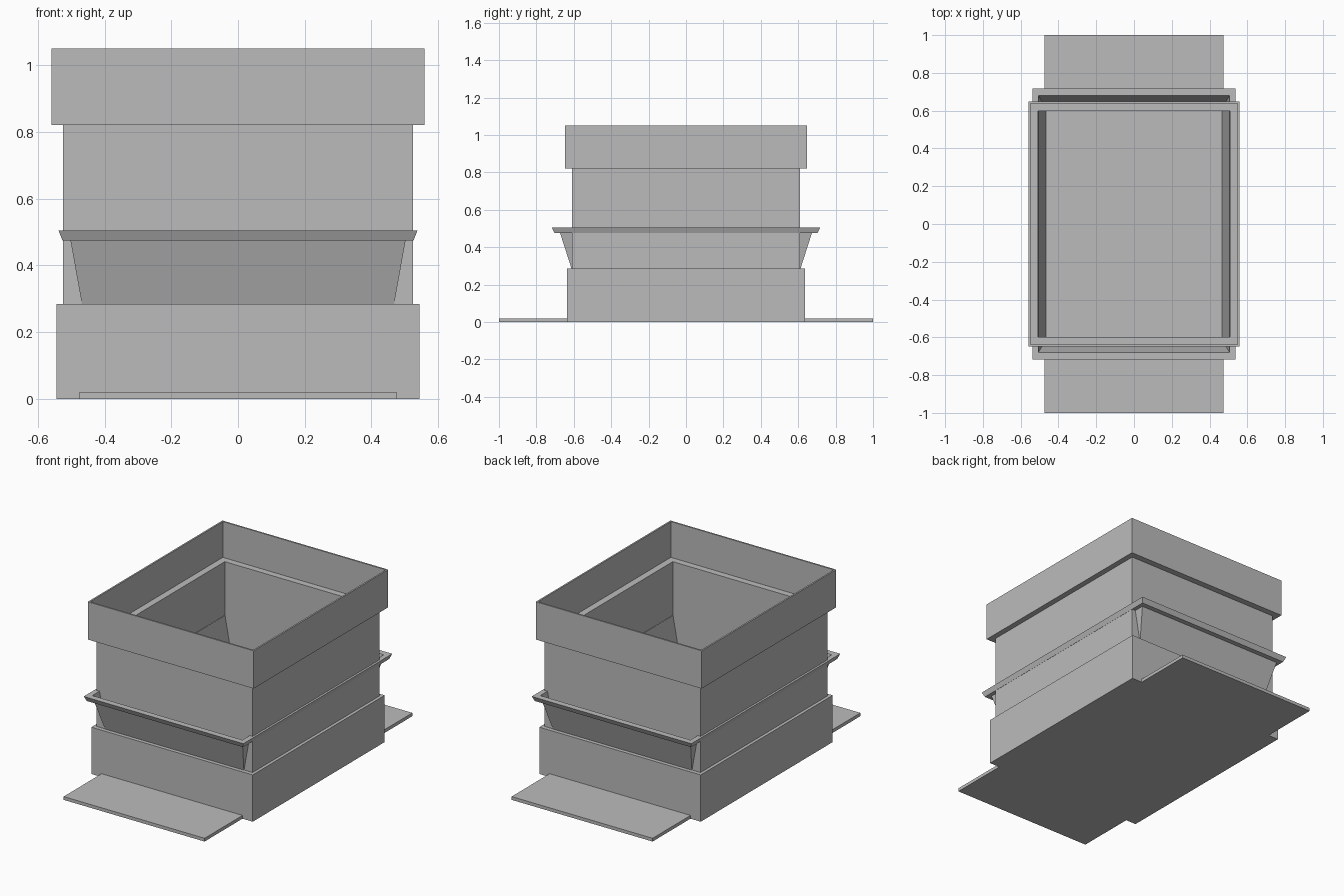
import bpy
import bmesh

cube = bpy.data.objects.get("Cube")
if cube:
    bpy.data.objects.remove(cube, do_unlink=True)

GREY = (0.5, 0.5, 0.5, 1)
grey = bpy.data.materials.new("plain grey")
grey.use_nodes = True
grey.diffuse_color = GREY
grey.node_tree.nodes["Principled BSDF"].inputs["Base Color"].default_value = GREY


def loft(name, profile, closed=True):
    """Join rectangles (half x, half y, z); a closed profile makes a hollow
    ring, an open one a solid with capped ends."""
    bm = bmesh.new()
    loops = [[bm.verts.new((sx * hx, sy * hy, z))
              for sx, sy in ((-1, -1), (1, -1), (1, 1), (-1, 1))]
             for hx, hy, z in profile]
    pairs = list(zip(loops, loops[1:]))
    if closed:
        pairs.append((loops[-1], loops[0]))
    else:
        bm.faces.new(loops[0])
        bm.faces.new(loops[-1])
    for a, b in pairs:
        for i in range(4):
            j = (i + 1) % 4
            bm.faces.new((a[i], a[j], b[j], b[i]))
    bmesh.ops.recalc_face_normals(bm, faces=bm.faces)
    mesh = bpy.data.meshes.new(name)
    bm.to_mesh(mesh)
    bm.free()
    mesh.materials.append(grey)
    obj = bpy.data.objects.new(name, mesh)
    bpy.context.collection.objects.link(obj)
    return obj


def block(name, hx, hy, z0, z1):
    return loft(name, [(hx, hy, z0), (hx, hy, z1)], closed=False)


# Long flat plate under everything, and the solid lower box
block("base_plate", 0.475, 1.0, 0, 0.02)
block("lower_box", 0.544, 0.635, 0, 0.285)

# Thin-walled middle box, open at the top
loft("middle_walls", [(0.525, 0.61, 0.284), (0.525, 0.61, 0.825),
                      (0.508, 0.598, 0.825), (0.508, 0.598, 0.284)])

# Tapered hopper with a flanged rim, passing through the middle walls
loft("flanged_hopper", [(0.465, 0.610, 0.285), (0.506, 0.680, 0.505),
                        (0.538, 0.717, 0.505), (0.526, 0.703, 0.475),
                        (0.502, 0.673, 0.475), (0.468, 0.612, 0.285)])

# Upper frame with an inward ledge resting on the middle walls
loft("upper_frame", [(0.508, 0.598, 0.82), (0.559, 0.648, 0.82),
                     (0.559, 0.648, 1.05), (0.549, 0.638, 1.05),
                     (0.549, 0.638, 0.832), (0.508, 0.598, 0.832)])
